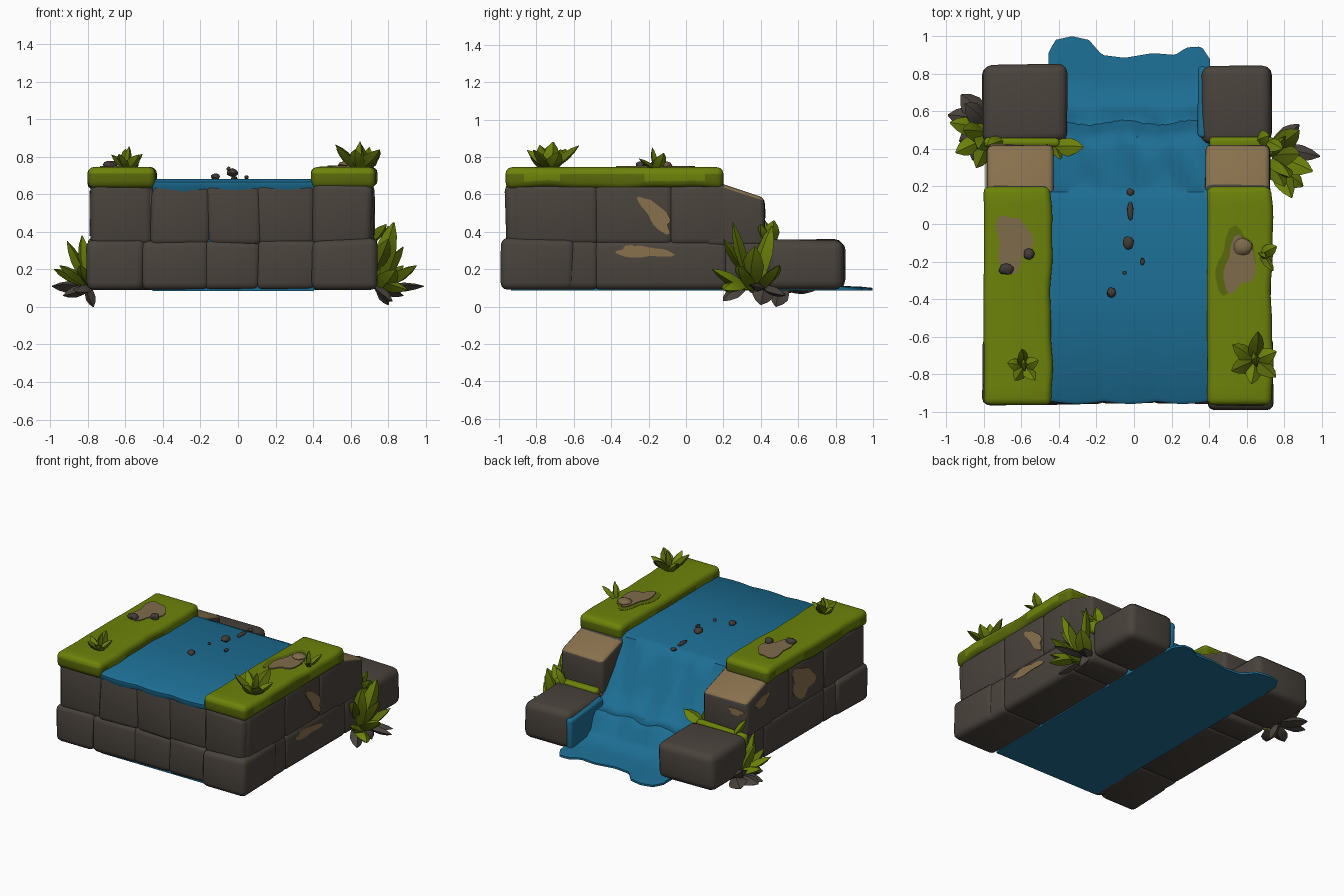
import bpy, bmesh, math, random
from mathutils import Vector

random.seed(4)


def mat(name, r, g, b):
    m = bpy.data.materials.new(name)
    m.diffuse_color = (r, g, b, 1)
    return m


STONE = mat("dark stone", 0.068, 0.056, 0.046)
GRASS = mat("grass green", 0.15, 0.225, 0.003)
MOSS = mat("dark moss", 0.1, 0.14, 0.003)
WATER = mat("water blue", 0.012, 0.155, 0.295)
TAN = mat("tan sandstone", 0.25, 0.165, 0.075)
DIRT = mat("brown dirt", 0.21, 0.145, 0.07)
PEBBLE = mat("pebble", 0.055, 0.045, 0.038)


def finish(name, bm, mats, angle=40):
    bmesh.ops.recalc_face_normals(bm, faces=bm.faces)
    me = bpy.data.meshes.new(name)
    bm.to_mesh(me)
    bm.free()
    for m in mats:
        me.materials.append(m)
    me.shade_smooth()
    me.set_sharp_from_angle(angle=math.radians(angle))
    ob = bpy.data.objects.new(name, me)
    bpy.context.collection.objects.link(ob)
    return ob


def block(name, x, y, z, mats=(STONE,), bev=0.04, jit=0.01, drop=0.0, rule=None):
    """Rounded stone; drop lowers the top edge on the +y side."""
    bm = bmesh.new()
    bmesh.ops.create_cube(bm, size=1)
    for v in bm.verts:
        top, back = v.co.z > 0, v.co.y > 0
        j = [random.uniform(-jit, jit) for _ in range(3)]
        v.co = Vector((x[v.co.x > 0] + j[0], y[back] + j[1],
                       z[top] + (j[2] if top else 0) - (drop if top and back else 0)))
    bmesh.ops.bevel(bm, geom=list(bm.edges), offset=bev, segments=3, profile=0.5, affect='EDGES')
    if rule:
        bm.normal_update()
        for f in bm.faces:
            f.material_index = rule(f)
    return finish(name, bm, mats)


# front wall bricks, two courses, overlapping so that the joints stay shallow
G = 0.012
for i, (a, b) in enumerate([(-0.79, -0.51), (-0.51, -0.17), (-0.17, 0.11), (0.11, 0.41), (0.41, 0.73)]):
    block(f"front_lower_brick_{i}", (a - G, b + G), (-0.985 if i == 4 else -0.958, -0.6), (0.09, 0.36))
for i, (a, b) in enumerate([(-0.77, -0.46), (-0.46, -0.16), (-0.16, 0.11), (0.11, 0.41), (0.41, 0.7)]):
    block(f"front_upper_brick_{i}", (a - G, b + G), (-0.965 if i == 4 else -0.95, -0.6), (0.325, 0.66))

# side walls, sloped sandstone ends and the big stones beside the pool
for side, xi, xo in (("left", -0.43, -0.785), ("right", 0.38, 0.725)):
    xs = (min(xi, xo), max(xi, xo))
    for i, ys in enumerate([(-0.94, -0.465), (-0.495, 0.225), (0.195, 0.425)]):
        block(f"{side}_lower_stone_{i}", xs, ys, (0.09, 0.36), jit=0.003)
    for i, ys in enumerate([(-0.93, -0.465), (-0.495, -0.065), (-0.095, 0.22)]):
        block(f"{side}_upper_stone_{i}", xs, ys, (0.325, 0.66), jit=0.003)
    block(f"{side}_sloped_stone", xs, (0.1, 0.42), (0.32, 0.685), (STONE, TAN), bev=0.03,
          jit=0.003, drop=0.105, rule=lambda f: int(f.normal.z > 0.35))
block("left_pool_stone", (-0.805, -0.355), (0.43, 0.85), (0.09, 0.36), bev=0.05)
block("right_pool_stone", (0.365, 0.735), (0.43, 0.845), (0.09, 0.36), bev=0.05)


# grass caps: bumpy rounded slabs with a darker hanging rim
def grass_cap(name, x0, x1):
    bm = bmesh.new()
    bmesh.ops.create_cube(bm, size=1)
    for v in bm.verts:
        v.co = Vector((x1 if v.co.x > 0 else x0, 0.2 if v.co.y > 0 else -0.965,
                       0.745 if v.co.z > 0 else 0.632))
    bmesh.ops.bevel(bm, geom=list(bm.edges), offset=0.035, segments=3, profile=0.5, affect='EDGES')
    long_edges = [e for e in bm.edges if abs(e.verts[0].co.y - e.verts[1].co.y) > 0.5]
    bmesh.ops.subdivide_edges(bm, edges=long_edges, cuts=16, use_grid_fill=True)
    for v in bm.verts:
        wave = 0.006 * math.sin(v.co.y * 9 + x0 * 5) + 0.003 * math.sin(v.co.y * 23)
        v.co.x += wave * (1 if v.co.x > (x0 + x1) / 2 else 0.3)
        if v.co.z < 0.67:
            v.co.z += wave
    bm.normal_update()
    for f in bm.faces:
        f.material_index = int(f.calc_center_median().z < 0.69)
    finish(name, bm, (GRASS, MOSS))


grass_cap("left_grass_cap", -0.8, -0.44)
grass_cap("right_grass_cap", 0.39, 0.735)

# water: one sheet swept along a profile (y, z), closed underneath
PROFILE = [(-0.935, 0.086), (-0.935, 0.62), (-0.95, 0.64), (-0.95, 0.665), (-0.93, 0.68), (-0.4, 0.681),
           (0.13, 0.68), (0.17, 0.665), (0.21, 0.61), (0.26, 0.535), (0.31, 0.455), (0.36, 0.38),
           (0.41, 0.315), (0.46, 0.28), (0.5, 0.28), (0.54, 0.285), (0.575, 0.25), (0.61, 0.17),
           (0.66, 0.13), (0.8, 0.112), (0.92, 0.106), (0.975, 0.1), (0.975, 0.086)]
SHORE = [(-0.46, 0.9), (-0.42, 0.98), (-0.33, 1.0), (-0.24, 0.98), (-0.17, 0.9), (-0.05, 0.885),
         (0.1, 0.91), (0.22, 0.9), (0.28, 0.94), (0.36, 0.945), (0.41, 0.87)]


def shore(x):
    for (xa, ya), (xb, yb) in zip(SHORE, SHORE[1:]):
        if x <= xb + 1e-6:
            return ya + (yb - ya) * (x - xa) / (xb - xa)
    return SHORE[-1][1]


bm = bmesh.new()
N = 44
cols = []
for i in range(N + 1):
    x = -0.455 + 0.86 * i / N
    col = []
    for y, z in PROFILE:
        if y > 0.6:
            y = 0.6 + (y - 0.6) * (shore(x) - 0.6) / 0.375
        elif 0.2 < y < 0.6:
            y += 0.012 * math.sin(x * 17 + z * 9) + random.uniform(-0.005, 0.005)
            z += 0.010 * math.sin(x * 27 + y * 11)
        elif y < -0.9 and z > 0.6:
            y -= 0.014 * abs(math.sin((x + 0.16) * math.pi / 0.28)) - 0.006
        col.append(bm.verts.new((x, y, z)))
    cols.append(col)
M = len(PROFILE)
for a, b in zip(cols, cols[1:]):
    for k in range(M):
        bm.faces.new((a[k], a[(k + 1) % M], b[(k + 1) % M], b[k]))
bm.faces.new(cols[0])
bm.faces.new(cols[-1])
finish("water", bm, (WATER,))
block("water_splash_on_stone", (0.34, 0.385), (0.46, 0.835), (0.09, 0.345), (WATER,), bev=0.018, jit=0.006, drop=0.03)


# thin irregular patches: c = centre, u/v = in-plane radii vectors
def patch(name, c, u, v, m, thick=0.009, seed=0.0):
    c, u, v = Vector(c), Vector(u), Vector(v)
    n = u.cross(v).normalized() * thick
    bm = bmesh.new()
    ring = []
    for i in range(24):
        t = math.tau * i / 24
        r = 1 + 0.17 * math.sin(3 * t + seed) + 0.1 * math.sin(5 * t + 2 * seed)
        ring.append(bm.verts.new(c + u * r * math.cos(t) + v * r * math.sin(t)))
    f = bm.faces.new(ring)
    ext = bmesh.ops.extrude_face_region(bm, geom=[f])["geom"]
    for g in ext:
        if isinstance(g, bmesh.types.BMVert):
            g.co += n
    finish(name, bm, (m,))


patch("left_dirt", (-0.645, -0.1, 0.742), (0.09, 0, 0), (0, 0.15, 0), DIRT, 0.009, 1)
patch("right_dirt_rim", (0.54, -0.2, 0.742), (0.1, 0, 0), (0.03, 0.165, 0), MOSS, 0.005, 2)
patch("right_dirt", (0.56, -0.22, 0.743), (0.08, 0, 0), (0.02, 0.14, 0), DIRT, 0.009, 2)
patch("right_wall_patch_high", (0.723, -0.16, 0.49), (0, 0.065, -0.02), (0, -0.05, 0.095), TAN, 0.007, 0.6)
patch("right_wall_patch_low", (0.723, -0.23, 0.292), (0, 0.15, -0.005), (0, 0, 0.03), TAN, 0.007, 2.2)
patch("left_wall_patch_high", (-0.783, -0.22, 0.5), (0, -0.125, 0), (0, 0.02, 0.11), TAN, 0.007, 1.7)
patch("left_wall_patch_low", (-0.783, 0.24, 0.53), (0, -0.08, 0.02), (0, 0, 0.035), TAN, 0.007, 0.4)
patch("left_end_patch", (-0.7, 0.418, 0.5), (-0.055, 0, 0), (0, 0, 0.025), TAN, 0.007, 0.4)


# pebbles on the dirt and debris floating on the water
def pebble(name, x, y, z, sx, sy, sz, m=PEBBLE):
    bm = bmesh.new()
    bmesh.ops.create_icosphere(bm, subdivisions=2, radius=1)
    for v in bm.verts:
        v.co = Vector((x + v.co.x * sx, y + v.co.y * sy, z + v.co.z * sz)) \
            + Vector([random.uniform(-0.1, 0.1) * s for s in (sx, sy, sz)])
    finish(name, bm, (m,))


for i, p in enumerate([(-0.68, -0.24, 0.757, 0.04, 0.03, 0.022), (-0.56, -0.16, 0.757, 0.03, 0.03, 0.025)]):
    pebble(f"pebble_{i}", *p)
pebble("dirt_lump", 0.58, -0.12, 0.757, 0.05, 0.045, 0.022, DIRT)
for i, p in enumerate([(-0.02, 0.17, 0.678, 0.02, 0.02, 0.012), (-0.02, 0.07, 0.685, 0.016, 0.05, 0.012),
                       (-0.03, -0.1, 0.715, 0.03, 0.035, 0.022), (0.045, -0.2, 0.69, 0.012, 0.02, 0.012),
                       (-0.05, -0.26, 0.735, 0.012, 0.01, 0.012), (-0.12, -0.365, 0.692, 0.024, 0.027, 0.018)]):
    pebble(f"floating_debris_{i}", *p)


# plants: faceted leaves, each leaf = (base, tip, half width, material index)
def plant(name, leaves):
    bm = bmesh.new()
    for base, tip, w, mi in leaves:
        a, b = Vector(base), Vector(tip)
        d = (b - a).normalized()
        s = d.cross(Vector((0.3, 0.2, 1))).normalized()
        u = s.cross(d)
        rings = [[bm.verts.new(a + (b - a) * t + s * w * k * cs + u * w * k * 0.55 * cu)
                  for cs, cu in ((1, 0), (0, 1), (-1, 0), (0, -1))]
                 for t, k in ((0, 0.65), (0.25, 0.9), (0.55, 1.0), (0.8, 0.65), (1, 0.08))]
        fs = [bm.faces.new((p[i], p[(i + 1) % 4], q[(i + 1) % 4], q[i]))
              for p, q in zip(rings, rings[1:]) for i in range(4)]
        fs += [bm.faces.new(rings[0]), bm.faces.new(rings[-1])]
        for f in fs:
            f.material_index = mi
    finish(name, bm, (GRASS, MOSS, STONE), 25)


def tuft(c, n, r, h, w):
    """Ring of leaves spreading outward around an upright one."""
    x, y, z = c
    out = [(c, (x + 0.01, y + 0.02, z + h), w, 0)]
    for i in range(n):
        t = math.tau * i / n + 0.4
        k = random.uniform(0.8, 1.1)
        out.append((c, (x + r * k * math.cos(t), y + r * k * math.sin(t), z + h * random.uniform(0.5, 0.9)),
                    w, i % 2))
    return out


plant("left_grass_tuft", tuft((-0.59, -0.76, 0.735), 5, 0.105, 0.12, 0.034))
plant("right_grass_tuft", tuft((0.64, -0.73, 0.735), 6, 0.15, 0.145, 0.044))
plant("right_small_sprout", [((0.68, -0.16, 0.73), (0.76, -0.12, 0.82), 0.035, 0),
                             ((0.68, -0.16, 0.73), (0.7, -0.18, 0.85), 0.03, 0),
                             ((0.68, -0.16, 0.73), (0.74, -0.25, 0.79), 0.025, 1)])

plant("right_base_plant", [
    ((0.74, 0.33, 0.14), (0.83, 0.25, 0.45), 0.055, 0), ((0.74, 0.38, 0.14), (0.8, 0.46, 0.43), 0.055, 0),
    ((0.75, 0.32, 0.1), (0.84, 0.14, 0.2), 0.055, 0),
    ((0.75, 0.35, 0.1), (0.95, 0.28, 0.22), 0.06, 0), ((0.75, 0.4, 0.1), (0.88, 0.5, 0.22), 0.055, 1),
    ((0.73, 0.3, 0.2), (0.8, 0.2, 0.36), 0.045, 1),
    ((0.75, 0.35, 0.12), (0.88, 0.37, 0.32), 0.06, 1),
    ((0.76, 0.3, 0.12), (0.9, 0.2, 0.09), 0.055, 0), ((0.76, 0.4, 0.1), (0.99, 0.36, 0.11), 0.045, 2),
    ((0.75, 0.42, 0.11), (0.8, 0.4, 0.01), 0.055, 2), ((0.75, 0.42, 0.1), (0.88, 0.53, 0.06), 0.045, 2),
    ((0.74, 0.3, 0.1), (0.82, 0.2, 0.03), 0.045, 2)])
plant("left_base_plant", [
    ((-0.8, 0.46, 0.12), (-0.83, 0.4, 0.38), 0.05, 0), ((-0.8, 0.48, 0.12), (-0.91, 0.5, 0.35), 0.055, 0),
    ((-0.8, 0.45, 0.12), (-0.95, 0.38, 0.22), 0.05, 0), ((-0.8, 0.5, 0.12), (-0.98, 0.54, 0.2), 0.05, 0),
    ((-0.8, 0.54, 0.1), (-0.9, 0.64, 0.2), 0.055, 2), ((-0.79, 0.42, 0.12), (-0.84, 0.3, 0.22), 0.045, 1),
    ((-0.8, 0.56, 0.1), (-0.92, 0.69, 0.1), 0.065, 2), ((-0.8, 0.55, 0.1), (-0.99, 0.58, 0.11), 0.06, 2),
    ((-0.8, 0.5, 0.1), (-0.93, 0.44, 0.06), 0.055, 2), ((-0.8, 0.52, 0.1), (-0.77, 0.48, 0.0), 0.05, 2),
    ((-0.8, 0.45, 0.1), (-0.86, 0.34, 0.08), 0.05, 2)])

# moss strips in the gap above the pool stones, with a few leaves
block("left_moss_strip", (-0.8, -0.4), (0.41, 0.46), (0.28, 0.37), (GRASS,), bev=0.02)
block("right_moss_strip", (0.4, 0.74), (0.41, 0.46), (0.28, 0.37), (GRASS,), bev=0.02)
plant("left_moss_leaves", [
    ((-0.43, 0.41, 0.33), (-0.27, 0.41, 0.4), 0.05, 0), ((-0.43, 0.42, 0.33), (-0.37, 0.28, 0.4), 0.045, 1),
    ((-0.7, 0.44, 0.34), (-0.78, 0.42, 0.46), 0.04, 0)])
plant("right_moss_leaves", [
    ((0.66, 0.44, 0.33), (0.72, 0.47, 0.46), 0.045, 0), ((0.68, 0.44, 0.33), (0.79, 0.4, 0.44), 0.045, 0)])
